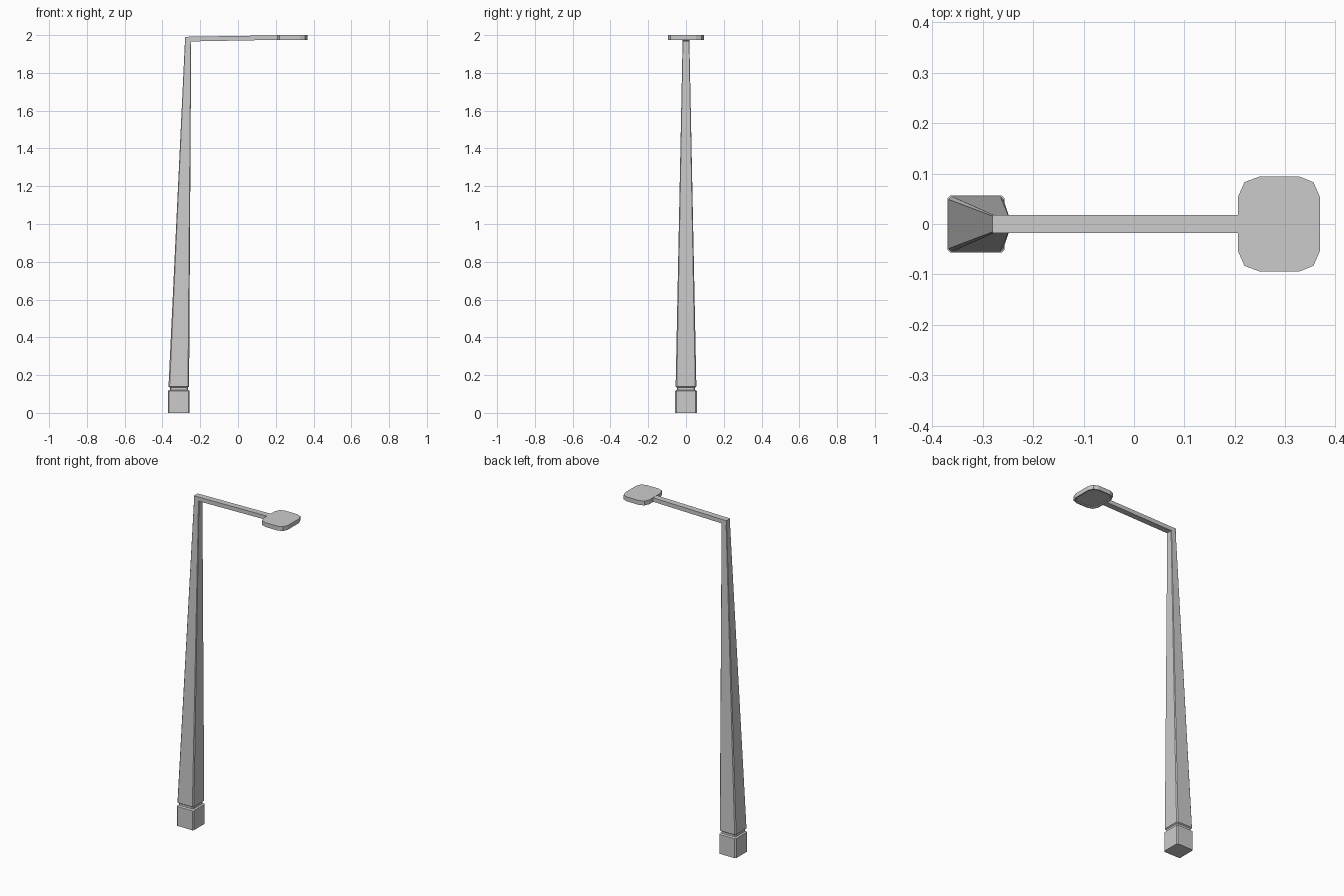
import bpy, bmesh

if "Cube" in bpy.data.objects:
    bpy.data.objects.remove(bpy.data.objects["Cube"])


def ring_pts(x0, x1, w, z, c):
    # rectangle with chamfered corners
    return [(x0 + c, -w, z), (x1 - c, -w, z), (x1, -w + c, z), (x1, w - c, z),
            (x1 - c, w, z), (x0 + c, w, z), (x0, w - c, z), (x0, -w + c, z)]


def loft(name, rings):
    bm = bmesh.new()
    vs = [[bm.verts.new(p) for p in r] for r in rings]
    n = len(vs[0])
    for a, b in zip(vs, vs[1:]):
        for i in range(n):
            j = (i + 1) % n
            bm.faces.new((a[i], a[j], b[j], b[i]))
    bm.faces.new(vs[0][::-1])
    bm.faces.new(vs[-1])
    bmesh.ops.recalc_face_normals(bm, faces=bm.faces)
    me = bpy.data.meshes.new(name)
    bm.to_mesh(me)
    bm.free()
    ob = bpy.data.objects.new(name, me)
    bpy.context.collection.objects.link(ob)
    return ob


# tapered pole with square base and a groove above it
loft("pole", [ring_pts(*r) for r in [
    (-0.370, -0.257, 0.057, 0.0, 0.006),
    (-0.370, -0.257, 0.057, 0.117, 0.006),
    (-0.361, -0.266, 0.048, 0.122, 0.005),
    (-0.361, -0.266, 0.048, 0.134, 0.005),
    (-0.368, -0.259, 0.055, 0.139, 0.006),
    (-0.281, -0.248, 0.018, 1.968, 0.002),
]])

# slightly rising arm, starting at the elbow on top of the pole
loft("arm", [[(x, -0.018, a), (x, 0.018, a), (x, 0.018, b), (x, -0.018, b)]
             for x, a, b in [(-0.281, 1.966, 1.991), (0.208, 1.975, 1.999)]])

# flat lamp head with clipped corners
half = [(0.369, 0.053), (0.356, 0.083), (0.328, 0.094),
        (0.249, 0.094), (0.219, 0.083), (0.206, 0.053)]
outline = half + [(x, -y) for x, y in reversed(half)]


def head_ring(s, z):
    return [(0.288 + (x - 0.288) * s, y * s, z) for x, y in outline]


# the underside has a shallow recessed panel
loft("lamp_head", [head_ring(0.88, 1.979), head_ring(0.92, 1.974),
                   head_ring(1, 1.974), head_ring(1, 2.0)])
